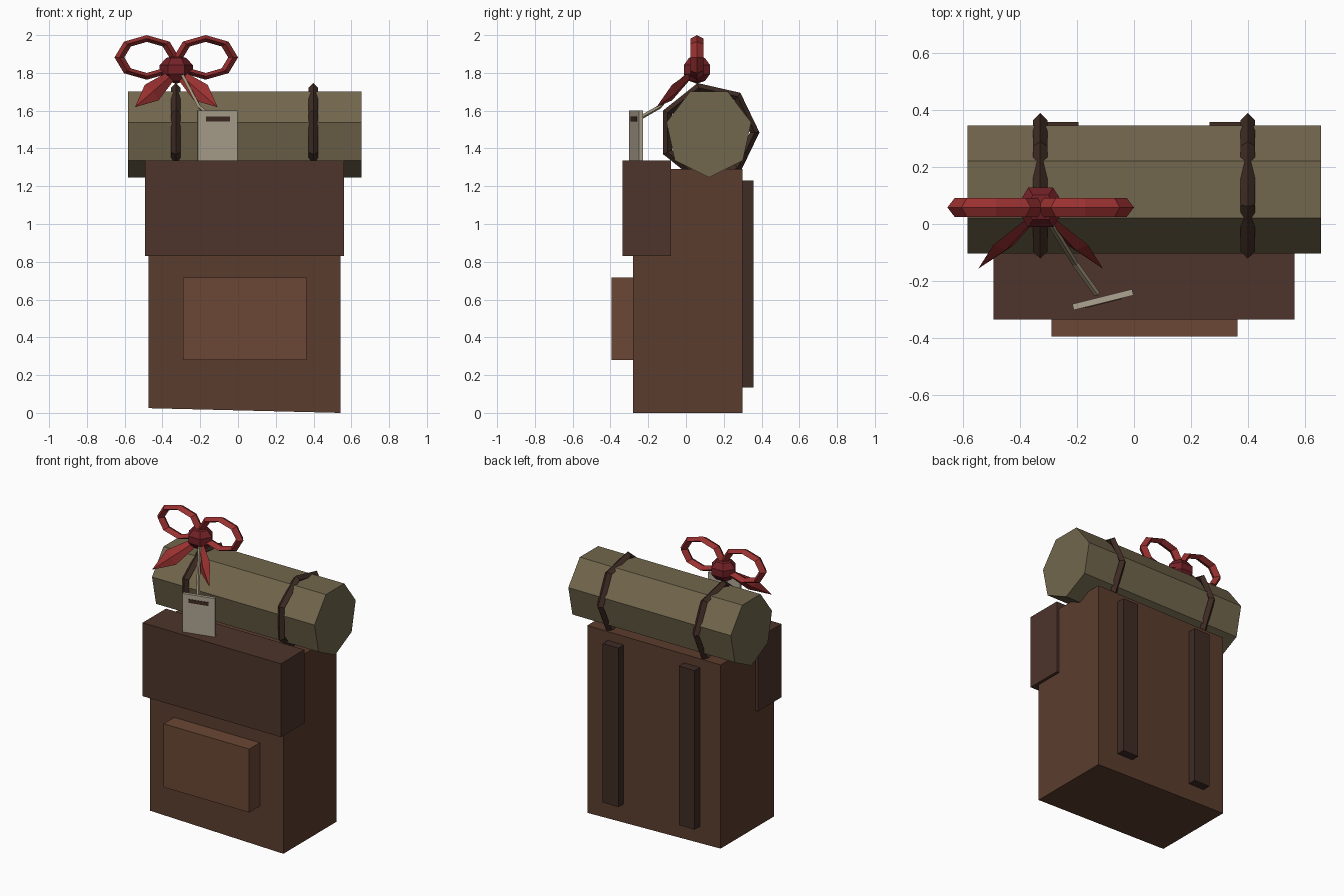
import bpy, bmesh
from math import radians, pi, cos, sin
from mathutils import Vector, Matrix

if "Cube" in bpy.data.objects:
    bpy.data.objects.remove(bpy.data.objects["Cube"])

def mat(name, r, g, b):
    m = bpy.data.materials.new(name)
    m.diffuse_color = (r, g, b, 1)
    m.use_nodes = True
    m.node_tree.nodes["Principled BSDF"].inputs["Base Color"].default_value = m.diffuse_color
    return m

LEATHER = mat("leather", .105, .046, .027)
FLAP = mat("flap_leather", .075, .035, .025)
POCKET = mat("pocket_leather", .145, .064, .036)
STRAP = mat("strap_leather", .05, .025, .018)
CANVAS = mat("canvas", .17, .135, .075)
RED = mat("red_ribbon", .32, .03, .03)
DARKRED = mat("dark_red_ribbon", .17, .015, .02)
PAPER = mat("paper", .42, .37, .28)
CORD = mat("cord", .33, .28, .18)

def obj(name, bm, material):
    bmesh.ops.recalc_face_normals(bm, faces=bm.faces)
    me = bpy.data.meshes.new(name)
    bm.to_mesh(me)
    bm.free()
    me.materials.append(material)
    o = bpy.data.objects.new(name, me)
    bpy.context.collection.objects.link(o)
    return o

def box(name, x, y, z, material):
    bm = bmesh.new()
    bmesh.ops.create_cube(bm, size=1)
    for v in bm.verts:
        v.co = [(a + b) / 2 + c * (b - a) for (a, b), c in zip((x, y, z), v.co)]
    return obj(name, bm, material)

def sweep(bm, rings, closed=False):
    """Bridge rings of points with quads."""
    vs = [[bm.verts.new(p) for p in r] for r in rings]
    n = len(vs[0])
    for i in range(len(vs) if closed else len(vs) - 1):
        a, b = vs[i], vs[(i + 1) % len(vs)]
        for j in range(n):
            bm.faces.new((a[j], a[(j + 1) % n], b[(j + 1) % n], b[j]))
    if not closed:
        bm.faces.new(vs[0])
        bm.faces.new(vs[-1])

def ring(name, major, minor, n, matrix, material):
    """Low-poly torus around local z with a diamond section."""
    bm = bmesh.new()
    rings = []
    for i in range(n):
        a = 2 * pi * i / n
        rings.append([matrix @ Vector(((major + dr) * cos(a), (major + dr) * sin(a), dz))
                      for dr, dz in ((minor, 0), (0, minor), (-minor, 0), (0, -minor))])
    sweep(bm, rings, True)
    return obj(name, bm, material)

# Pack body, its underside slightly uneven
body = box("pack_body", (-.474, .542), (-.28, .30), (0, 1.29), LEATHER)
for v in body.data.vertices:
    if v.co.z < .1 and v.co.x < 0:
        v.co.z = .025
box("top_flap", (-.493, .562), (-.335, -.08), (.83, 1.335), FLAP)
box("front_pocket", (-.29, .362), (-.395, -.25), (.28, .717), POCKET)

# Shoulder straps on the back
for side, x in (("left", -.255), ("right", .325)):
    box(f"shoulder_strap_{side}", (x - .06, x + .06), (.27, .357), (.135, 1.23), STRAP)

# Seven-sided bedroll lying across the top
CY, CZ = .121, 1.485
bm = bmesh.new()
angles = [-pi / 2 + 2 * pi * i / 7 for i in range(7)]
sweep(bm, [[(x, CY + .23 * cos(a), CZ + .239 * sin(a)) for a in angles] for x in (-.583, .655)])
obj("bedroll", bm, CANVAS)

# Straps round the bedroll
yz = Matrix(((0, 0, 1, 0), (1, 0, 0, 0), (0, 1, 0, 0), (0, 0, 0, 1)))
for side, x in (("left", -.329), ("right", .399)):
    ring(f"bedroll_strap_{side}", .243, .025, 7, Matrix.Translation((x, CY, CZ)) @ yz, STRAP)

# Bow: two loops, two tails and a knot
KX, KY = -.327, .058
xz = Matrix(((1, 0, 0, 0), (0, 0, -1, 0), (0, 1, 0, 0), (0, 0, 0, 1)))
for side, s in (("left", -1), ("right", 1)):
    m = (Matrix.Translation((KX + s * .156, KY, 1.882)) @ Matrix.Diagonal((1, 1.3, .69, 1)) @ xz)
    ring(f"bow_loop_{side}", .145, .026, 8, m, RED)
    start = Vector((KX + s * .01, KY - .02, 1.80))
    tip = Vector((KX + s * .217, -.155, 1.62))
    d = (tip - start).normalized()
    w = d.cross(Vector((0, 1, 0))).normalized()
    t = d.cross(w)
    bm = bmesh.new()
    mid = start.lerp(tip, .58)
    sweep(bm, [[c + w * a * k + t * b * k for a, b in ((.055, 0), (0, .02), (-.055, 0), (0, -.02))]
               for c, k in ((start, .4), (mid, 1), (tip, .02))])
    obj(f"bow_tail_{side}", bm, RED)

bm = bmesh.new()
bmesh.ops.create_uvsphere(bm, u_segments=6, v_segments=5, radius=1,
    matrix=Matrix.Translation((KX, KY, 1.818)) @ Matrix.Diagonal((.092, .084, .075, 1))
    @ Matrix.Rotation(pi / 2, 4, 'Z'))
obj("bow_knot", bm, DARKRED)

# Paper tag with a dark slot, turned a little
turn = Matrix.Translation((-.109, -.265, 0)) @ Matrix.Rotation(radians(14), 4, 'Z')
tag = box("tag", (-.108, .108), (-.011, .011), (1.335, 1.60), PAPER)
slot = box("tag_slot", (-.066, .066), (-.014, -.005), (1.543, 1.568), STRAP)
for o in (tag, slot):
    o.data.transform(turn)

# Cord from the knot to the tag
pts = [Vector(p) for p in ((-.305, .02, 1.81), (-.205, -.14, 1.62), (-.13, -.245, 1.56))]
bm = bmesh.new()
d = (pts[2] - pts[0]).normalized()
u = d.cross(Vector((0, 0, 1))).normalized()
v = d.cross(u)
sweep(bm, [[p + .011 * (u * cos(a) + v * sin(a)) for a in (0, pi / 2, pi, 3 * pi / 2)] for p in pts])
obj("tag_cord", bm, CORD)
